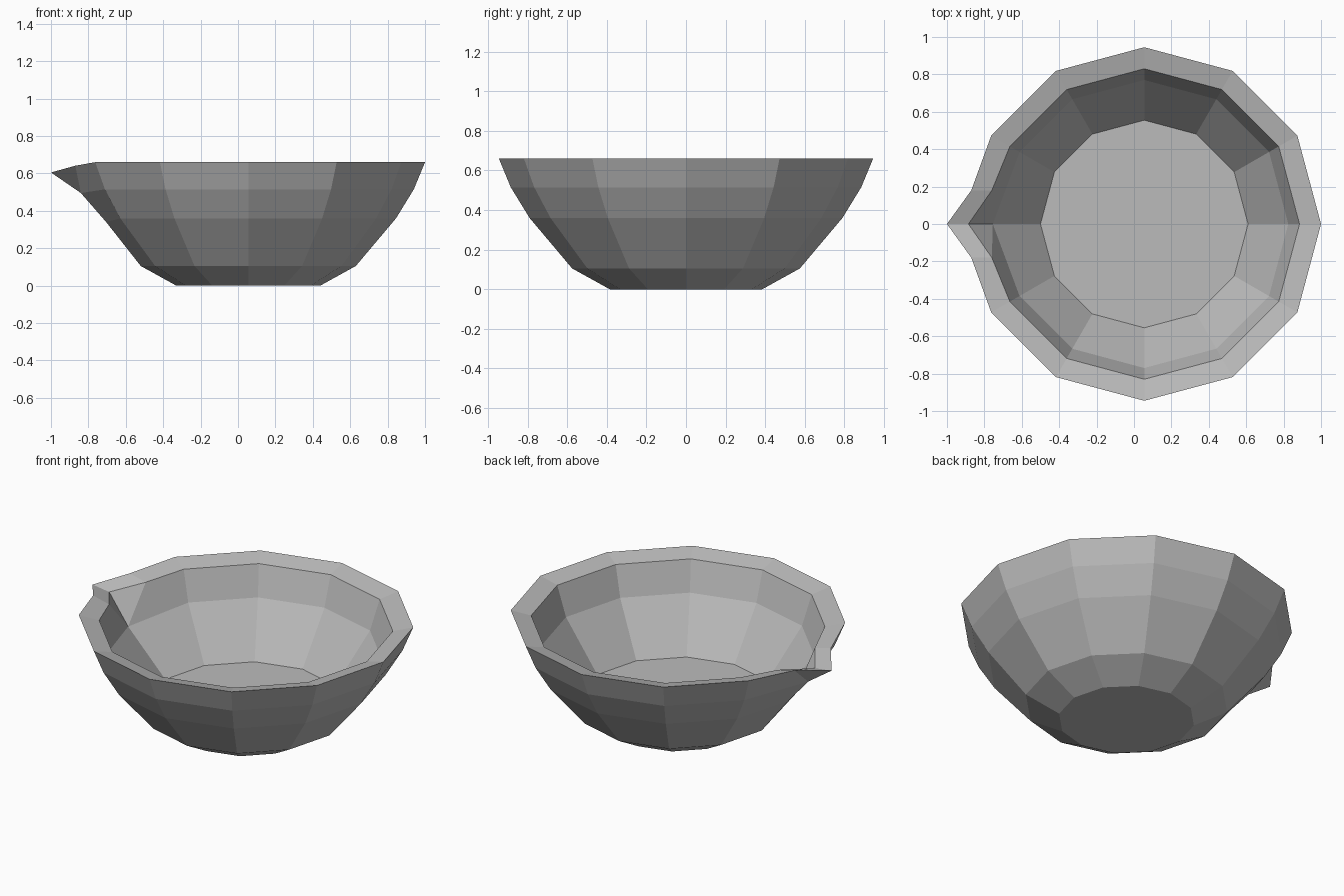
import bpy
import bmesh
from math import cos, sin, pi

cube = bpy.data.objects.get("Cube")
if cube:
    bpy.data.objects.remove(cube, do_unlink=True)

SIDES = 12
SPOUT = SIDES // 2          # index of the corner that points to -x
CENTRE_X = 0.055

# Wall profile (radius, height): outside from foot to rim, then inside down to the floor
PROFILE = [(0.385, 0), (0.575, 0.105), (0.79, 0.36), (0.885, 0.515), (0.945, 0.66),
           (0.83, 0.632), (0.77, 0.45), (0.555, 0.15)]
OUTER_RIM, INNER_RIM = 4, 5

# Stone grey
grey = bpy.data.materials.new("warm_grey")
grey.use_nodes = True
colour = (0.5, 0.5, 0.5, 1)
grey.diffuse_color = colour
grey.node_tree.nodes["Principled BSDF"].inputs["Base Color"].default_value = colour

# Bowl body: rings of corners bridged into walls, closed by foot and floor
bm = bmesh.new()
rings = []
for r, z in PROFILE:
    angles = [2 * pi * i / SIDES for i in range(SIDES)]
    rings.append([bm.verts.new((CENTRE_X + r * cos(a), r * sin(a), z)) for a in angles])
for low, high in zip(rings, rings[1:]):
    for i in range(SIDES):
        j = (i + 1) % SIDES
        bm.faces.new((low[i], low[j], high[j], high[i]))
bm.faces.new(rings[0][::-1])
bm.faces.new(rings[-1])


def connect(a, b):
    """Cut the face shared by two corners along the line between them."""
    face = next(f for f in a.link_faces if f in b.link_faces)
    bmesh.utils.face_split(face, a, b)


# Spout shoulders: an extra corner on each side of the spout, on both rim edges
for side in (-1, 1):
    shoulders = []
    for ring, x, z in ((OUTER_RIM, -0.87, 0.641), (INNER_RIM, -0.76, 0.615)):
        tip, neighbour = rings[ring][SPOUT], rings[ring][SPOUT - side]
        edge = bm.edges.get((tip, neighbour))
        _, shoulder = bmesh.utils.edge_split(edge, tip, 0.4)
        shoulder.co = (x, side * 0.18, z)
        shoulders.append(shoulder)
    connect(*shoulders)
    connect(shoulders[0], rings[OUTER_RIM - 1][SPOUT])
    connect(shoulders[1], rings[INNER_RIM + 1][SPOUT])

# Spout lip: pull the corners at -x outward and down
for ring, x, z in ((2, -0.705, 0.34), (3, -0.84, 0.495), (OUTER_RIM, -1, 0.605),
                   (INNER_RIM, -0.885, 0.59), (6, -0.755, 0.41)):
    rings[ring][SPOUT].co = (x, 0, z)

bmesh.ops.recalc_face_normals(bm, faces=bm.faces)
mesh = bpy.data.meshes.new("bowl")
bm.to_mesh(mesh)
bm.free()
mesh.materials.append(grey)
bowl = bpy.data.objects.new("bowl", mesh)
bpy.context.collection.objects.link(bowl)
